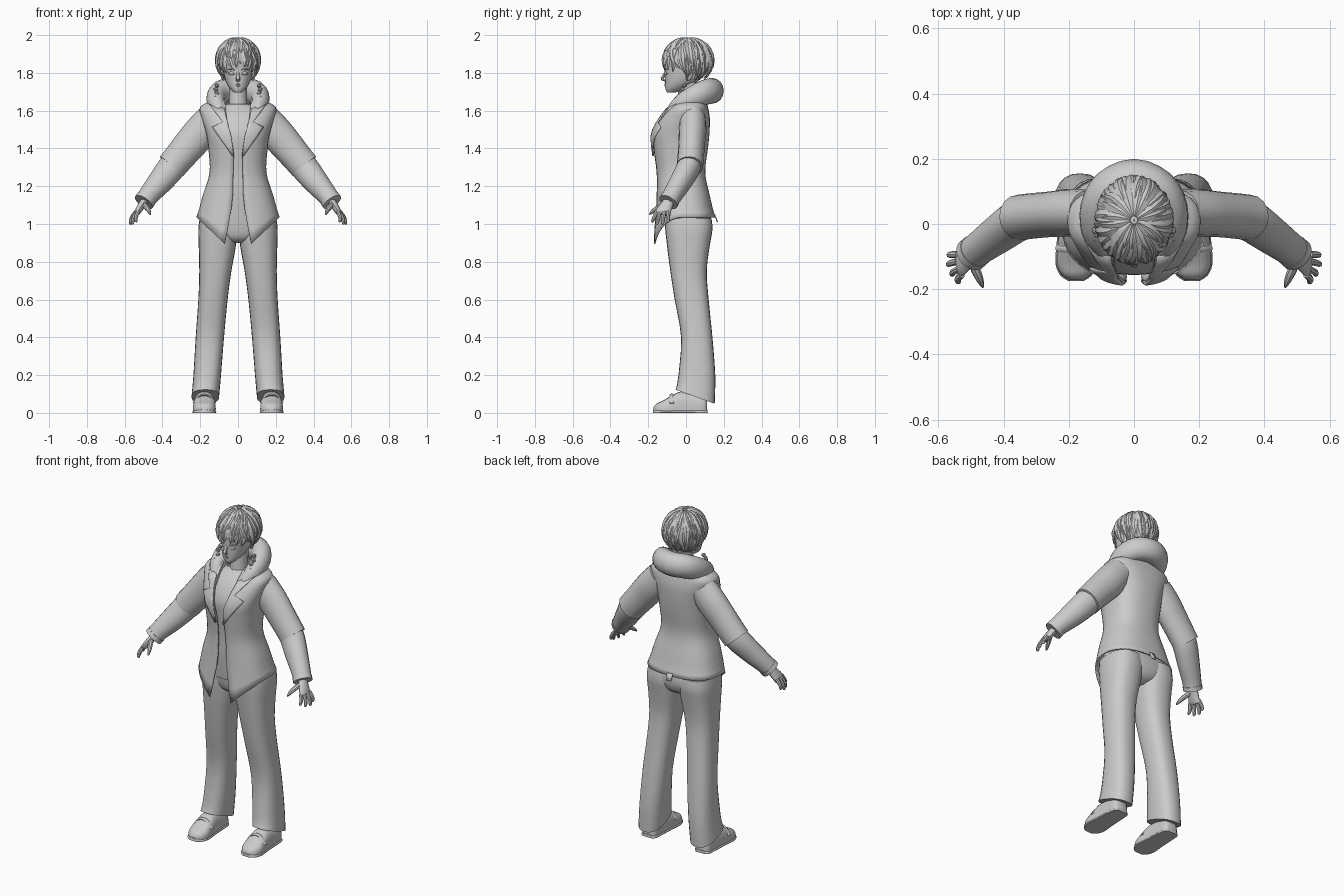
import bpy, bmesh, math, random
from mathutils import Vector

random.seed(4)
if "Cube" in bpy.data.objects:
    bpy.data.objects.remove(bpy.data.objects["Cube"])

grey = bpy.data.materials.new("matte_grey")
grey.use_nodes = True
grey.diffuse_color = (0.6, 0.6, 0.6, 1)
grey.node_tree.nodes["Principled BSDF"].inputs["Base Color"].default_value = (0.6, 0.6, 0.6, 1)
parts = []


def add_object(name, bm, mirror=False, thick=0):
    """Turn a bmesh into a named grey object."""
    bmesh.ops.recalc_face_normals(bm, faces=bm.faces)
    mesh = bpy.data.meshes.new(name)
    bm.to_mesh(mesh)
    bm.free()
    ob = bpy.data.objects.new(name, mesh)
    bpy.context.collection.objects.link(ob)
    mesh.materials.append(grey)
    if thick:
        mod = ob.modifiers.new("thickness", "SOLIDIFY")
        mod.thickness, mod.offset = thick, 0
    if mirror:
        ob.modifiers.new("mirror", "MIRROR").use_clip = False
    parts.append(ob)
    return ob


def skin(bm, rings, closed=True, caps=True):
    """Bridge successive rings of points with quads."""
    rows = [[bm.verts.new(p) for p in r] for r in rings]
    n = len(rows[0])
    for a, b in zip(rows, rows[1:]):
        for i in range(n if closed else n - 1):
            j = (i + 1) % n
            bm.faces.new((a[i], a[j], b[j], b[i]))
    if caps and closed:
        bm.faces.new(rows[0])
        bm.faces.new(rows[-1])


def refine(stations, n=3):
    """Catmull-Rom resampling of number tuples."""
    out = []
    for k in range(len(stations) - 1):
        p = [stations[max(0, min(len(stations) - 1, k + d))] for d in (-1, 0, 1, 2)]
        for s in range(n):
            t = s / n
            out.append(tuple(0.5 * (2 * b + (c - a) * t + (2 * a - 5 * b + 4 * c - d) * t * t
                                    + (3 * b - a - 3 * c + d) * t ** 3) for a, b, c, d in zip(*p)))
    return out + [tuple(stations[-1])]


def power(v, e):
    return math.copysign(abs(v) ** e, v)


def slab(z, x0, x1, y0, y1, e=0.85, n=24):
    """Horizontal rounded ring between the given limits."""
    ring = []
    for i in range(n):
        t = 2 * math.pi * i / n
        ring.append(Vector(((x0 + x1) / 2 + (x1 - x0) / 2 * power(math.sin(t), e),
                            (y0 + y1) / 2 - (y1 - y0) / 2 * power(math.cos(t), e), z)))
    return ring


def tube(bm, stations, ref, n=16, steps=3):
    """Sweep an ellipse; stations are x, y, z, radius along ref, other radius."""
    st = refine(stations, steps)
    pts = [Vector(s[:3]) for s in st]
    rings = []
    for i, s in enumerate(st):
        tan = (pts[min(i + 1, len(pts) - 1)] - pts[max(i - 1, 0)]).normalized()
        u = (Vector(ref) - tan * tan.dot(Vector(ref))).normalized()
        v = tan.cross(u)
        rings.append([pts[i] + u * s[3] * math.cos(a) + v * s[4] * math.sin(a)
                      for a in (2 * math.pi * k / n for k in range(n))])
    skin(bm, rings)


def column(name, levels, mirror=False, e=0.85):
    """Stack of rings: z, half width, front y, back y."""
    bm = bmesh.new()
    skin(bm, [slab(z, -w, w, f, b, e) for z, w, f, b in refine(levels)])
    return add_object(name, bm, mirror)


def swept(name, stations, ref, mirror=True, n=16):
    bm = bmesh.new()
    tube(bm, stations, ref, n)
    return add_object(name, bm, mirror)


# Head, neck and facial features
column("head", [(1.695, .018, -.1, -.06), (1.712, .038, -.108, -.01), (1.74, .058, -.11, .04),
                (1.78, .073, -.112, .09), (1.83, .081, -.114, .11), (1.88, .085, -.114, .115),
                (1.94, .07, -.09, .1), (1.97, .03, -.04, .05)], e=0.9)
column("neck", [(1.56, .06, -.06, .07), (1.62, .05, -.045, .06), (1.75, .046, -.035, .07)], e=1)
swept("nose", [(0, -.108, 1.805, .005, .006), (0, -.12, 1.78, .008, .01),
               (0, -.126, 1.768, .008, .012), (0, -.108, 1.757, .004, .01)], (0, 1, 0), False, 8)
swept("eye", [(.02, -.112, 1.793, .003, .003), (.036, -.109, 1.798, .009, .004),
              (.052, -.099, 1.796, .003, .003)], (0, 0, 1), True, 8)
swept("eyebrow", [(.016, -.114, 1.815, .002, .003), (.036, -.111, 1.82, .004, .004),
                  (.058, -.096, 1.815, .001, .002)], (0, 0, 1), True, 8)
for lip, z in (("upper_lip", 1.739), ("lower_lip", 1.731)):
    swept(lip, [(-.02, -.1, 1.735, .001, .002), (0, -.11, z, .005, .005),
                (.02, -.1, 1.735, .001, .002)], (0, 0, 1), False, 8)
swept("ear", [(.078, .015, 1.76, .006, .006), (.084, .02, 1.79, .016, .008),
              (.084, .025, 1.82, .008, .006)], (0, 1, 0), True, 8)

# Hair: a scalp cap with layers of tapered, flicked locks


def hair_limit(az):
    front = max(0, math.cos(az))
    return 2.4 - 0.62 * front ** 0.8


def on_hair(th, az, s=1.0):
    return Vector((.107 * s * math.sin(th) * math.sin(az),
                   .012 - .124 * s * math.sin(th) * math.cos(az), 1.865 + .113 * s * math.cos(th)))


bm = bmesh.new()
skin(bm, [[on_hair(max(.02, hair_limit(2 * math.pi * k / 32) * .93 * i / 10), 2 * math.pi * k / 32)
           for k in range(32)] for i in range(11)], caps=False)
add_object("hair_cap", bm)

bm = bmesh.new()
for count, start, end, width in ((15, .1, .55, .022), (22, .35, .8, .023), (30, .8, 1.0, .02), (26, 1.0, 1.05, .017)):
    for k in range(count):
        az = 2 * math.pi * (k + random.uniform(-.3, .3)) / count
        th1 = hair_limit(az) * end * random.uniform(.9, 1.06)
        drift, flick = random.uniform(-.35, .35), random.uniform(.03, .12)
        rings = []
        for i in range(7):
            f = i / 6
            th, a = start + (th1 - start) * f, az + drift * f * f
            c = on_hair(th, a, 1.025 + flick * f ** 3 + .03 * math.sin(math.pi * f))
            out = (c - Vector((0, .012, 1.865))).normalized()
            side = Vector((math.cos(a), math.sin(a), 0))
            w = width * (math.sin(math.pi * (.2 + .78 * f)) ** .7)
            rings.append([c + side * w, c + out * w * .45, c - side * w, c - out * w * .4])
        skin(bm, rings)
add_object("hair_locks", bm)

# Jacket body, open down the front, with pointed front hems
BODY = refine([(1.03, .215, -.158, .15), (1.15, .183, -.152, .122), (1.27, .147, -.152, .098),
               (1.4, .153, -.168, .112), (1.48, .165, -.172, .12), (1.56, .188, -.132, .122),
               (1.62, .195, -.085, .112), (1.66, .11, -.045, .1)], 4)
EDGE = [(1.03, .04), (1.15, .028), (1.38, .022), (1.48, .04), (1.56, .06), (1.66, .07)]
E = 0.8


def lookup(table, z):
    """Linear interpolation in a table sorted by its first column."""
    for a, b in zip(table, table[1:]):
        if z <= b[0]:
            f = max(0, (z - a[0]) / (b[0] - a[0]))
            return [p + (q - p) * f for p, q in zip(a, b)]
    return list(table[-1])


def chest_y(x, z):
    _, w, f, b = lookup(BODY, z)
    return (f + b) / 2 - (b - f) / 2 * max(0, 1 - (abs(x) / w) ** (2 / E)) ** (E / 2)


def jacket_ring(z, w, f, b, edge, drop=0):
    t0 = math.asin((edge / w) ** (1 / E))
    ring = []
    for i in range(41):
        t = t0 + (2 * math.pi - 2 * t0) * i / 40
        x, y = w * power(math.sin(t), E), (f + b) / 2 - (b - f) / 2 * power(math.cos(t), E)
        low = max(0, 1 - (abs(x) - .07) / (w - .07)) if math.cos(t) > 0 else 0
        ring.append(Vector((x, y - .012 * low * drop, z - .14 * min(1, low) * drop)))
    return ring


bm = bmesh.new()
rings = [jacket_ring(1.035, .217, -.158, .152, .07, 1), jacket_ring(1.06, .208, -.157, .144, .055, .65)]
rings += [jacket_ring(*s, lookup(EDGE, s[0])[1]) for s in BODY if s[0] > 1.08]
skin(bm, rings, closed=False)
add_object("jacket", bm, thick=.008)

# Shirt under the jacket, and its collar
column("shirt", [(1.0, .17, -.12, .11), (1.15, .165, -.135, .105), (1.27, .138, -.138, .088),
                 (1.4, .144, -.152, .1), (1.48, .155, -.155, .11), (1.56, .17, -.12, .11),
                 (1.61, .12, -.08, .1), (1.635, .06, -.055, .08)])
swept("shirt_collar", [(0, -.062, 1.612, .008, .006), (.04, -.045, 1.622, .008, .006),
                       (.06, .01, 1.64, .008, .006), (.04, .06, 1.65, .008, .006),
                       (0, .08, 1.655, .008, .006)], (0, 0, 1), True, 8)

# Notched lapels following the chest: z and outer x, inner z and inner x
bm = bmesh.new()
rows = []
for zo, xo, zi, xi in ((1.635, .15, 1.61, .07), (1.585, .115, 1.575, .065), (1.54, .08, 1.54, .055),
                       (1.512, .135, 1.5, .045), (1.46, .1, 1.46, .035), (1.41, .062, 1.41, .028),
                       (1.36, .03, 1.36, .022)):
    row = []
    for i in range(6):
        f = i / 5
        x, z = xi + (xo - xi) * f, zi + (zo - zi) * f
        row.append(Vector((x, chest_y(x, z) - .012, z)))
    rows.append(row)
skin(bm, rows, closed=False)
add_object("lapel", bm, True, .008)

# Small tab at the back vent
bm = bmesh.new()
skin(bm, [[(-.018, .152, 1.05), (.018, .152, 1.05)], [(-.016, .166, 1.01), (.016, .166, 1.01)]], closed=False)
add_object("vent_tab", bm, thick=.006)

# Hood lying around the neck, with frayed knots along its front edge
half = [(.07, -.115, 1.545, .015, .02), (.095, -.075, 1.59, .035, .032), (.115, -.02, 1.638, .052, .046),
        (.113, .05, 1.675, .062, .052), (.075, .11, 1.7, .068, .058)]
hood = half + [(0, .138, 1.705, .068, .062)] + [(-s[0],) + s[1:] for s in reversed(half)]
swept("hood", hood, (0, 0, 1), False, 16)
bm = bmesh.new()
for i in range(5):
    ball = bmesh.ops.create_icosphere(bm, subdivisions=1, radius=.013)["verts"]
    bmesh.ops.translate(bm, verts=ball, vec=(.112 + .006 * (i % 2), -.055 + .012 * i, 1.65 + .021 * i))
add_object("hood_knots", bm, True)

# Sleeves: a wide upper part that overlaps the forearm part
swept("upper_sleeve", [(.135, .035, 1.56, .07, .085), (.195, .035, 1.49, .073, .09),
                       (.255, .03, 1.42, .07, .087), (.31, .025, 1.355, .07, .082),
                       (.352, .02, 1.305, .07, .08)], (0, 1, 0))
swept("lower_sleeve", [(.315, .025, 1.345, .062, .072), (.355, .012, 1.295, .063, .074),
                       (.415, -.03, 1.22, .058, .066), (.47, -.07, 1.155, .052, .055),
                       (.497, -.092, 1.118, .05, .051)], (0, 1, 0))
swept("cuff", [(.486, -.083, 1.133, .053, .055), (.499, -.094, 1.115, .053, .055)], (0, 1, 0))

# Hands
bm = bmesh.new()
tube(bm, [(.488, -.085, 1.13, .028, .022), (.512, -.105, 1.095, .034, .02), (.532, -.122, 1.062, .04, .016),
          (.538, -.126, 1.05, .034, .01)], (0, 1, 0), 12)
for base, tip in (((.54, -.093), (.57, -.095, 1.01)), ((.541, -.115), (.572, -.125, .997)),
                  ((.536, -.137), (.56, -.156, .998)), ((.529, -.155), (.54, -.18, 1.01))):
    b, t = Vector((*base, 1.065)), Vector(tip)
    m = b.lerp(t, .55) + Vector((.006, 0, 0))
    tube(bm, [(*b, .011, .011), (*m, .01, .01), (*b.lerp(t, .92), .008, .008), (*t, .003, .003)], (0, 1, 0), 8)
tube(bm, [(.5, -.11, 1.105, .014, .014), (.482, -.15, 1.085, .014, .013),
          (.47, -.178, 1.065, .01, .01), (.464, -.193, 1.05, .004, .004)], (1, 0, 0), 8)
add_object("hand", bm, True)

# Trousers: hips and flared legs with a sloping hem
column("hips", [(.9, .035, -.06, .07), (.925, .12, -.095, .115), (.98, .2, -.11, .135),
                (1.04, .198, -.115, .13), (1.1, .17, -.11, .11)])
bm = bmesh.new()
rings = [slab(z, a, b, f, k, .8) for z, a, b, f, k in refine(
    [(1.03, .01, .203, -.112, .135), (.97, .004, .21, -.11, .14), (.88, .012, .208, -.1, .125),
     (.75, .035, .205, -.083, .11), (.6, .055, .21, -.06, .12), (.4, .074, .224, -.026, .14),
     (.2, .09, .236, -.04, .155), (.085, .1, .246, -.056, .152)])]
for ring, amount in zip(rings[-3:], (.2, .6, 1)):
    for p in ring:
        p.z -= (p.y - .05) * .36 * amount
skin(bm, rings)
add_object("trouser_leg", bm, True)

# Shoes: flat-bottomed sections from heel to toe, a sole and a strap
SHOE = refine([(.112, .03, .07), (.095, .046, .09), (.04, .05, .105), (-.03, .054, .112), (-.07, .058, .095),
               (-.12, .06, .066), (-.155, .045, .05), (-.172, .02, .03)])


def shoe_rings(grow, top=None):
    return [[Vector((.178 + (w + grow) * power(math.cos(a), .7), y - (grow if y < 0 else -grow),
                     max(0, (top or h) * (.3 + .7 * power(math.sin(a), .8)))))
             for a in (2 * math.pi * k / 20 for k in range(20))] for y, w, h in SHOE]


for name, grow, top in (("shoe", 0, None), ("shoe_sole", .003, .018)):
    bm = bmesh.new()
    skin(bm, shoe_rings(grow, top))
    add_object(name, bm, True)
swept("shoe_strap", [(.12, -.075, .05, .012, .006), (.145, -.075, .084, .012, .006),
                     (.178, -.075, .096, .012, .006), (.211, -.075, .084, .012, .006),
                     (.236, -.075, .05, .012, .006)], (0, 1, 0), True, 8)

# Smooth shading with crisp edges
bpy.ops.object.select_all(action="DESELECT")
for ob in parts:
    ob.select_set(True)
bpy.context.view_layer.objects.active = parts[0]
bpy.ops.object.shade_smooth_by_angle(angle=math.radians(40))
